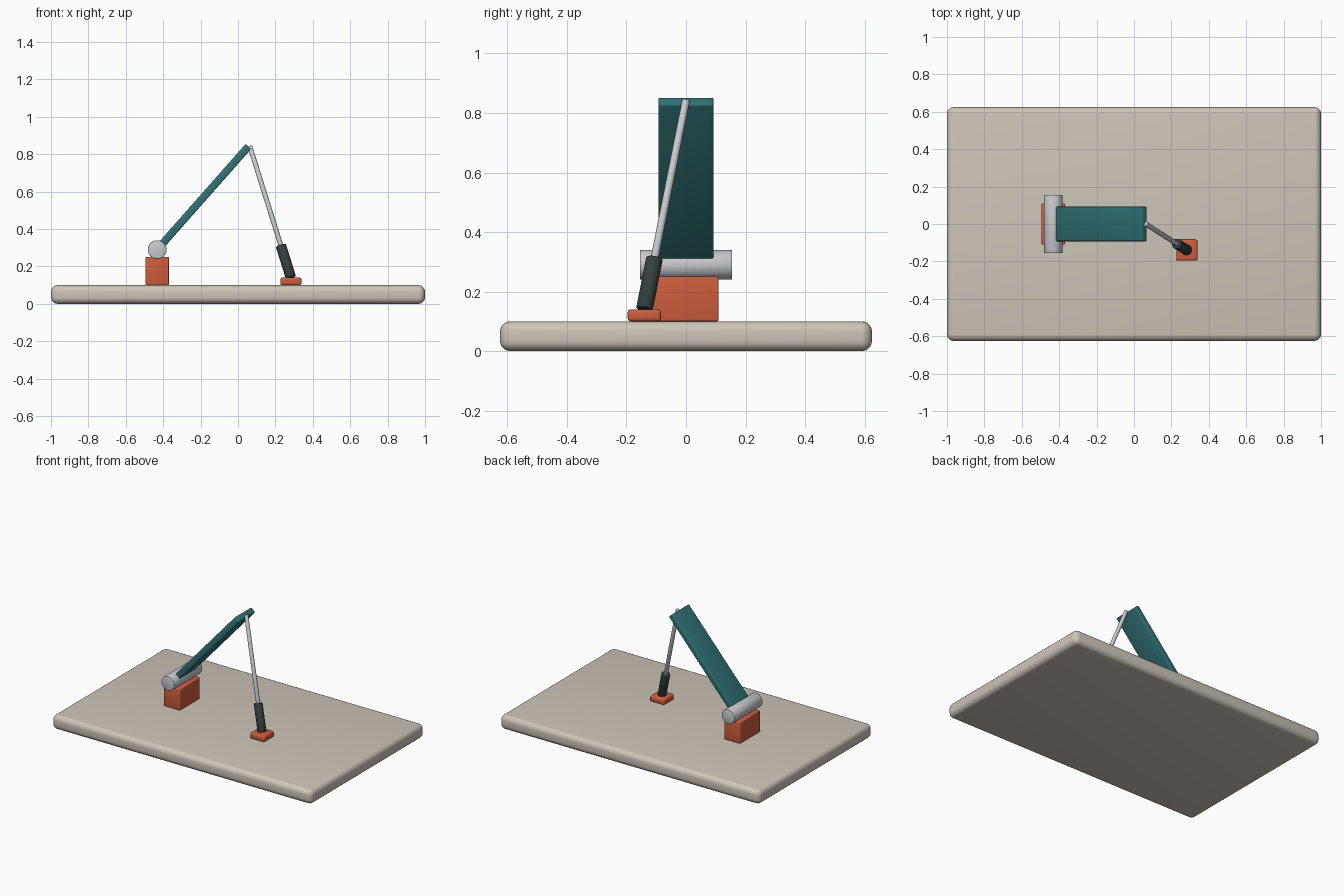
import bpy
import math
from mathutils import Vector

if "Cube" in bpy.data.objects:
    bpy.data.objects.remove(bpy.data.objects["Cube"], do_unlink=True)


def material(name, rgb):
    m = bpy.data.materials.new(name)
    m.use_nodes = True
    color = (*rgb, 1)
    m.diffuse_color = color
    m.node_tree.nodes["Principled BSDF"].inputs["Base Color"].default_value = color
    return m


beige = material("warm beige", (0.61, 0.56, 0.48))
orange = material("burnt orange", (0.62, 0.11, 0.045))
teal = material("deep teal", (0.03, 0.17, 0.18))
silver = material("silver grey", (0.58, 0.59, 0.62))
charcoal = material("charcoal", (0.035, 0.05, 0.05))


def finish(name, mat, bevel, segments):
    obj = bpy.context.object
    obj.name = name
    obj.data.materials.append(mat)
    mod = obj.modifiers.new("rounded edges", "BEVEL")
    mod.width = bevel
    mod.segments = segments
    mod.limit_method = "ANGLE"
    mod.angle_limit = math.radians(40)
    bpy.ops.object.modifier_apply(modifier=mod.name)
    bpy.ops.object.shade_smooth_by_angle(angle=math.radians(35))
    return obj


def box(name, center, size, mat, bevel, segments=3, tilt=0):
    bpy.ops.mesh.primitive_cube_add(size=1, location=center)
    obj = bpy.context.object
    obj.scale = size
    bpy.ops.object.transform_apply(location=False, rotation=False, scale=True)
    obj.rotation_euler.y = tilt
    return finish(name, mat, bevel, segments)


def rod(name, start, end, radius, mat, bevel):
    axis = end - start
    bpy.ops.mesh.primitive_cylinder_add(
        vertices=32, radius=radius, depth=axis.length, location=(start + end) / 2,
        rotation=axis.to_track_quat("Z", "Y").to_euler())
    return finish(name, mat, bevel, 2)


# Base slab and the two mounts standing on it
box("base_plate", (0, 0, 0.05), (2, 1.25, 0.1), beige, 0.035, 5)
box("hinge_block", (-0.432, 0, 0.175), (0.125, 0.22, 0.15), orange, 0.006)
box("strut_foot", (0.283, -0.14, 0.12), (0.112, 0.112, 0.04), orange, 0.01)

# Hinge barrel and the tilted arm that starts inside it
hinge = Vector((-0.432, 0, 0.29))
tip = Vector((0.055, 0, 0.841))
rod("hinge_barrel", hinge - Vector((0, 0.155, 0)), hinge + Vector((0, 0.155, 0)),
    0.05, silver, 0.004)
span = tip - hinge
box("tilted_arm", (hinge + tip) / 2, (span.length, 0.185, 0.04), teal, 0.007,
    tilt=-math.atan2(span.z, span.x))

# Telescoping strut from the foot to the arm tip
foot = Vector((0.283, -0.14, 0.14))
top = Vector((0.063, 0, 0.843))
rod("strut_sleeve", foot, foot.lerp(top, 0.245), 0.028, charcoal, 0.004)
rod("strut_rod", foot.lerp(top, 0.1), top, 0.013, silver, 0.002)
